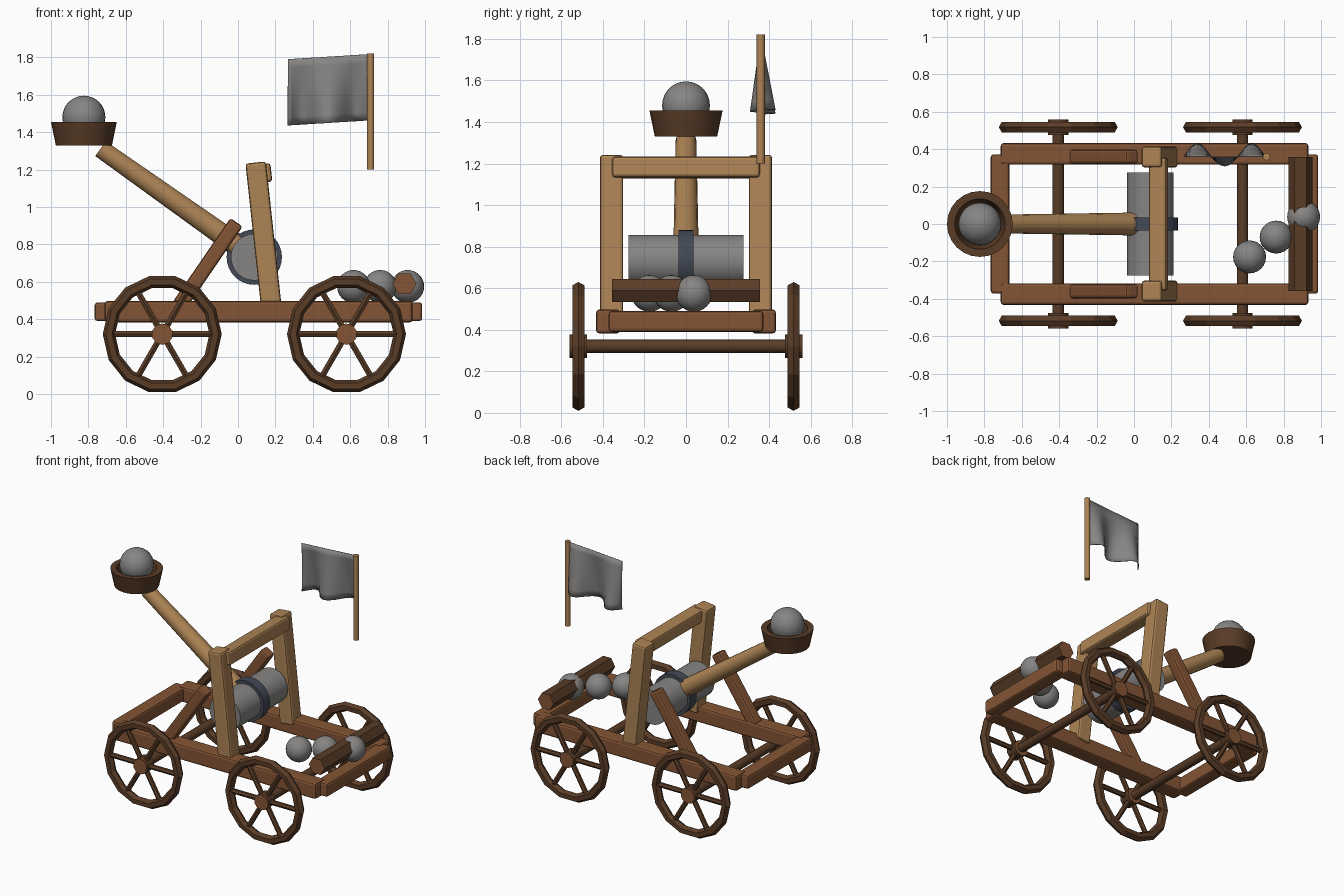
import bpy, bmesh, math
from mathutils import Vector, Matrix

cube = bpy.data.objects.get("Cube")
if cube:
    bpy.data.objects.remove(cube, do_unlink=True)


def material(name, rgb):
    m = bpy.data.materials.new(name)
    m.use_nodes = True
    m.diffuse_color = (*rgb, 1)
    m.node_tree.nodes["Principled BSDF"].inputs["Base Color"].default_value = (*rgb, 1)
    return m


BROWN = material("brown_wood", (0.23, 0.09, 0.035))
TAN = material("tan_wood", (0.42, 0.23, 0.09))
DARK = material("dark_wood", (0.1, 0.045, 0.02))
STONE = material("grey_stone", (0.24, 0.235, 0.23))
IRON = material("blue_grey_band", (0.055, 0.065, 0.09))


def finish(name, bm, mats, smooth=False):
    bmesh.ops.recalc_face_normals(bm, faces=bm.faces[:])
    mesh = bpy.data.meshes.new(name)
    bm.to_mesh(mesh)
    bm.free()
    for m in mats:
        mesh.materials.append(m)
    ob = bpy.data.objects.new(name, mesh)
    bpy.context.collection.objects.link(ob)
    if smooth:
        bpy.ops.object.select_all(action='DESELECT')
        ob.select_set(True)
        bpy.context.view_layer.objects.active = ob
        bpy.ops.object.shade_smooth_by_angle(angle=math.radians(40))
    return ob


def beam(name, center, size, mat, tilt=0.0):
    """Timber with chamfered edges, tilted about y."""
    bm = bmesh.new()
    bmesh.ops.create_cube(bm, size=1, matrix=Matrix.Diagonal((*size, 1)))
    bmesh.ops.bevel(bm, geom=bm.edges[:], offset=0.015, segments=2,
                    profile=0.5, affect='EDGES')
    bm.transform(Matrix.Translation(center) @ Matrix.Rotation(tilt, 4, 'Y'))
    return finish(name, bm, [mat])


def add_rod(bm, p, q, r1, r2, sides, spin=0.0, cap=0):
    """Round bar from p to q; its end faces take material slot cap."""
    p, q = Vector(p), Vector(q)
    axis = q - p
    turn = Vector((0, 0, 1)).rotation_difference(axis).to_matrix().to_4x4()
    place = Matrix.Translation((p + q) / 2) @ turn @ Matrix.Rotation(spin, 4, 'Z')
    new = bmesh.ops.create_cone(bm, cap_ends=True, segments=sides, radius1=r1,
                                radius2=r2, depth=axis.length, matrix=place)
    bm.normal_update()
    for f in {f for v in new["verts"] for f in v.link_faces}:
        if abs(f.normal.dot(axis.normalized())) > 0.9:
            f.material_index = cap


def rod(name, p, q, r1, r2, sides, mats, spin=0.0, smooth=True):
    bm = bmesh.new()
    add_rod(bm, p, q, r1, r2, sides, spin, len(mats) - 1)
    return finish(name, bm, mats, smooth)


def ball(name, center, radius):
    bm = bmesh.new()
    bmesh.ops.create_uvsphere(bm, u_segments=24, v_segments=16, radius=radius,
                              matrix=Matrix.Translation(center))
    return finish(name, bm, [STONE], True)


# Chassis frame, uprights and braces
for side, label in ((1, "back"), (-1, "front")):
    y = side * 0.375
    beam(f"{label}_side_rail", (0.11, y, 0.44), (1.645, 0.115, 0.115), BROWN)
    beam(f"{label}_upright", (0.137, side * 0.358, 0.845), (0.11, 0.112, 0.79), TAN, -0.108)
    beam(f"{label}_brace", (-0.162, side * 0.36, 0.694), (0.08, 0.075, 0.544), BROWN, 0.602)
beam("left_end_beam", (0.935, 0, 0.44), (0.1, 0.745, 0.1), BROWN)
beam("right_end_beam", (-0.716, 0, 0.44), (0.1, 0.745, 0.1), BROWN)
beam("upright_crossbar", (0.131, 0, 1.18), (0.095, 0.71, 0.1), TAN, -0.108)

# Wheels and axles
HEIGHT, WHEEL_Y = 0.32, 0.518
for x, pair in ((-0.405, "right"), (0.58, "left")):
    rod(f"{pair}_axle", (x, -0.5, HEIGHT), (x, 0.5, HEIGHT), 0.032, 0.032, 10, [DARK])
    for side, label in ((1, "back"), (-1, "front")):
        y = side * WHEEL_Y
        bpy.ops.mesh.primitive_torus_add(
            major_segments=14, minor_segments=6, major_radius=0.285, minor_radius=0.033,
            location=(x, y, HEIGHT), rotation=(math.pi / 2, 0, 0))
        rim = bpy.context.object
        rim.name = f"{pair}_{label}_wheel_rim"
        rim.data.materials.append(DARK)
        rod(f"{pair}_{label}_hub", (x, y - 0.042, HEIGHT), (x, y + 0.042, HEIGHT),
            0.057, 0.057, 10, [DARK, BROWN])
        bm = bmesh.new()
        for k in range(6):
            a = k * math.pi / 3
            ray = Vector((math.cos(a), 0, math.sin(a)))
            hub = Vector((x, y, HEIGHT))
            add_rod(bm, hub + ray * 0.03, hub + ray * 0.275, 0.018, 0.018, 6)
        finish(f"{pair}_{label}_spokes", bm, [DARK])

# Winding drum, its band and the throwing arm
rod("drum", (0.087, -0.276, 0.732), (0.087, 0.276, 0.732), 0.125, 0.125, 32, [STONE])
rod("drum_band", (0.087, -0.036, 0.732), (0.087, 0.036, 0.732), 0.148, 0.148, 32, [IRON])
rod("throwing_arm", (0.06, 0, 0.75), (-0.735, 0, 1.312), 0.062, 0.05, 14, [TAN])

# Hollow bucket turned from a profile
bm = bmesh.new()
profile = [(0, 1.33), (0.15, 1.33), (0.176, 1.455), (0.135, 1.455), (0.115, 1.375), (0, 1.375)]
verts = [bm.verts.new((r, 0, z)) for r, z in profile]
edges = [bm.edges.new(pair) for pair in zip(verts, verts[1:])]
bmesh.ops.spin(bm, geom=verts + edges, axis=(0, 0, 1), cent=(0, 0, 0),
               angle=2 * math.pi, steps=24, use_duplicate=False)
bmesh.ops.remove_doubles(bm, verts=bm.verts[:], dist=0.0005)
bm.transform(Matrix.Translation((-0.824, 0, 0)))
finish("bucket", bm, [DARK], True)
ball("loaded_stone", (-0.824, 0, 1.48), 0.115)

# Spare stones and the log that holds them
for i, (x, y) in enumerate(((0.618, -0.176), (0.76, -0.07), (0.907, 0.038))):
    ball(f"spare_stone_{i + 1}", (x, y, 0.575), 0.088)
rod("log", (0.89, -0.357, 0.59), (0.89, 0.357, 0.59), 0.064, 0.064, 6,
    [DARK, BROWN], math.pi / 6, False)

# Flag: folds that deepen toward the lower edge
rod("flag_pole", (0.709, 0.36, 1.2), (0.709, 0.36, 1.82), 0.02, 0.02, 10, [TAN])
bm = bmesh.new()
COLS, ROWS = 20, 8
grid = []
for i in range(COLS + 1):
    u = i / COLS
    x = 0.267 + 0.435 * u
    fold = 0.07 * math.sin(3 * math.pi * u)
    if fold < 0:
        fold *= 0.72
    column = []
    for j in range(ROWS + 1):
        v = j / ROWS
        z = 1.79 + 0.027 * u - 0.354 * v
        column.append(bm.verts.new((x, 0.36 + fold * v, z)))
    grid.append(column)
for a, b in zip(grid, grid[1:]):
    for j in range(ROWS):
        bm.faces.new((a[j], b[j], b[j + 1], a[j + 1]))
flag = finish("flag", bm, [STONE], True)
cloth = flag.modifiers.new("thickness", 'SOLIDIFY')
cloth.thickness = 0.004
cloth.offset = 0
